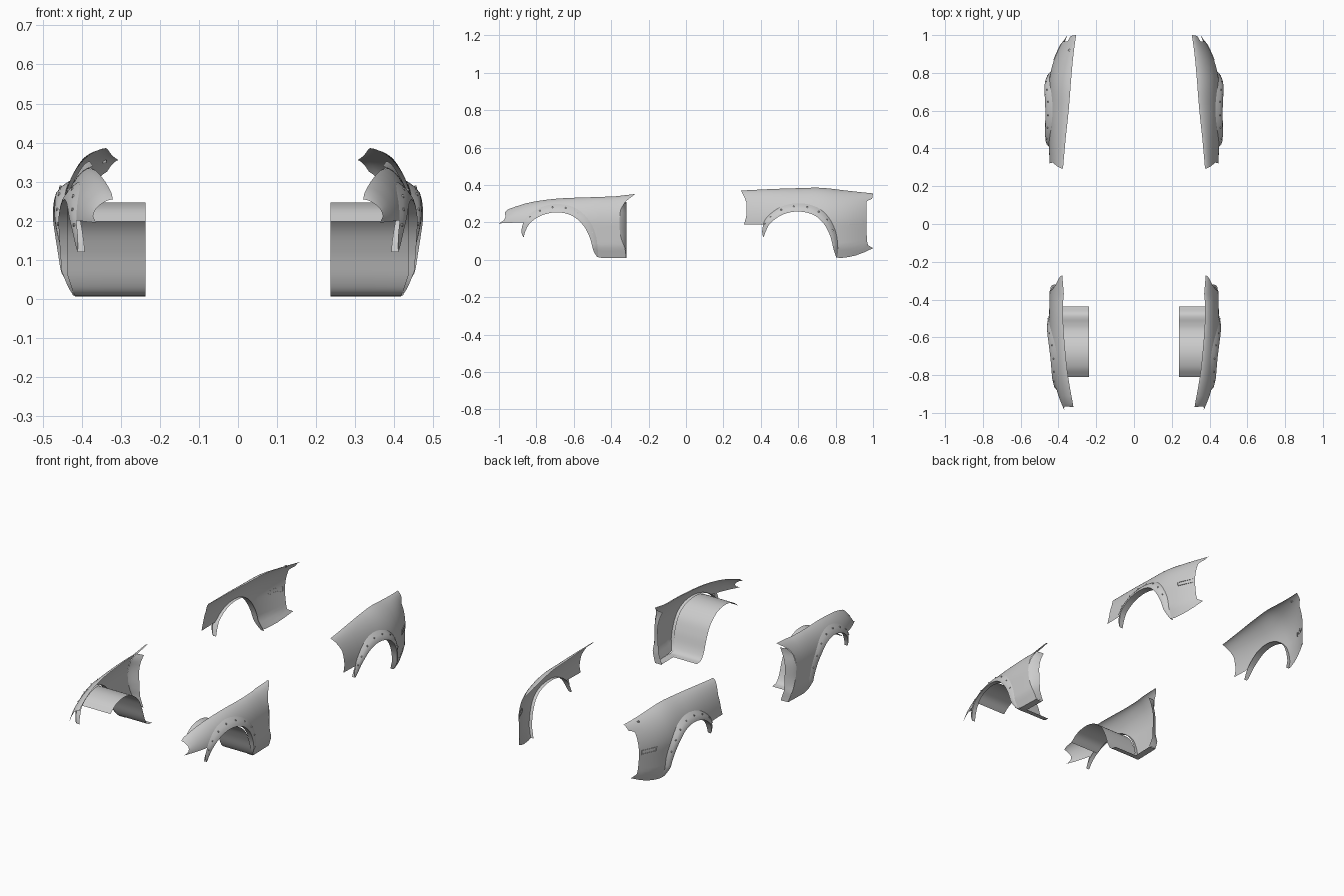
import bpy
from math import sin, cos, pi, hypot
from mathutils import Vector

if "Cube" in bpy.data.objects:
    bpy.data.objects.remove(bpy.data.objects["Cube"])


def interp(pts, t):
    """Smooth curve through (t, value) points."""
    n = len(pts)
    t = min(max(t, pts[0][0]), pts[-1][0])
    i = next(k for k in range(n - 1) if t <= pts[k + 1][0])

    def slope(k):
        a, b = pts[max(k - 1, 0)], pts[min(k + 1, n - 1)]
        return (b[1] - a[1]) / (b[0] - a[0])
    h = pts[i + 1][0] - pts[i][0]
    u = (t - pts[i][0]) / h
    return ((2*u**3 - 3*u**2 + 1) * pts[i][1] + (u**3 - 2*u*u + u) * h * slope(i)
            + (3*u*u - 2*u**3) * pts[i + 1][1] + (u**3 - u*u) * h * slope(i + 1))


def linear(pts, t):
    t = min(max(t, pts[0][0]), pts[-1][0])
    for a, b in zip(pts, pts[1:]):
        if t <= b[0]:
            return a[1] + (b[1] - a[1]) * (t - a[0]) / (b[0] - a[0])


def smooth_path(pts, n):
    ys = [(i, p[0]) for i, p in enumerate(pts)]
    zs = [(i, p[1]) for i, p in enumerate(pts)]
    m = len(pts) - 1
    return [(interp(ys, m*i/n), interp(zs, m*i/n)) for i in range(n + 1)]


def finish(name, verts, faces, mirror=True):
    me = bpy.data.meshes.new(name)
    me.from_pydata(verts, [], faces)
    ob = bpy.data.objects.new(name, me)
    bpy.context.collection.objects.link(ob)
    if mirror:
        ob.modifiers.new("mirror", 'MIRROR').use_mirror_merge = False
    bpy.ops.object.select_all(action='DESELECT')
    ob.select_set(True)
    bpy.context.view_layer.objects.active = ob
    bpy.ops.object.shade_smooth_by_angle(angle=0.6)
    return ob


def sheet(name, rows):
    """Skin a grid of points."""
    w = len(rows[0])
    faces = [(i*w + j, (i+1)*w + j, (i+1)*w + j + 1, i*w + j + 1)
             for i in range(len(rows) - 1) for j in range(w - 1)]
    return finish(name, [p for r in rows for p in r], faces)


def fender(name, d):
    def side_x(y, z, top=None):
        top = top or interp(d["top"], y)
        o, i = interp(d["outer"], y), interp(d["inner"], y)
        s = min(max((z - 0.19) / (top - 0.19), 0), 1)
        tuck = 0.3 * max(0.07 - z, 0) + 0.04 * max(0.2 - z, 0)
        return i + (o - i) * max(1 - s**2, 0)**0.6 - tuck

    # main panel: one column of points above each point of the lower edge
    arch = smooth_path(d["arch"], 48)
    body_arch = [p for p in arch if p[0] >= d["arch_start"]]
    path = d["before"] + body_arch + d["after"]
    rows, N = [], 28
    for k, (y, zb) in enumerate(path):
        zt = interp(d["top"], y)
        col = []
        for j in range(N + 1):
            z = zb + (zt - zb) * sin(pi/2 * j/N)
            yy = y
            if k == 0:
                yy = linear(d["front_edge"], z)
            elif k == len(path) - 1:
                yy = linear(d["back_edge"], z)
            col.append((side_x(yy, z, zt), yy, z))
        rows.append(col)
    sheet(name, rows)

    # flared wheel arch lip with an inward return
    cy, cz = d["centre"]
    lip, rivets = [], []
    for i, (y, z) in enumerate(arch):
        f = max(sin(pi * i / 48), 0)**0.6
        n = Vector((y - cy, z - cz)).normalized()
        w, b = 0.045 * f, d["flare"] * f
        sec = []
        for r, e in ((0, -0.018), (0, b), (0.3*w, b), (0.65*w, b*0.7), (w, 0.001)):
            py, pz = y + n.x*r, z + n.y*r
            sec.append((side_x(py, pz) + e, py, pz))
        lip.append(sec)
        if 8 <= i <= 36 and i % 4 == 0:
            rivets.append(Vector(sec[3]))
    sheet(name + "_arch_flare", lip)

    # small fasteners along the flare
    v, fc = [], []
    for p in rivets:
        b0 = len(v)
        for x in (-0.002, 0.003):
            v += [(p.x + x, p.y + 0.004*cos(a*pi/4), p.z + 0.004*sin(a*pi/4)) for a in range(8)]
        fc += [(b0+a, b0+(a+1) % 8, b0+8+(a+1) % 8, b0+8+a) for a in range(8)]
        fc.append(tuple(range(b0 + 8, b0 + 16)))
    finish(name + "_fasteners", v, fc)
    return side_x


front = dict(
    top=[(-1, .25), (-.965, .265), (-.85, .303), (-.7, .326), (-.5, .335), (-.36, .341), (-.31, .352), (-.27, .352)],
    outer=[(-1, .363), (-.95, .385), (-.87, .413), (-.7, .443), (-.55, .449), (-.4, .448), (-.27, .443)],
    inner=[(-1, .315), (-.96, .322), (-.8, .35), (-.65, .366), (-.5, .376), (-.4, .375), (-.33, .368), (-.27, .38)],
    arch=[(-.868, .12), (-.858, .155), (-.83, .2), (-.77, .238), (-.69, .254), (-.61, .236),
          (-.55, .185), (-.515, .12), (-.495, .05), (-.475, .015)],
    arch_start=-.831, centre=(-.69, .06), flare=.012,
    before=[(-.99, .195), (-.95, .197), (-.91, .199), (-.86, .201)],
    after=[(-.45, .01), (-.41, .009), (-.37, .009), (-.31, .009)],
    front_edge=[(.195, -1), (.21, -.975), (.23, -.965), (.265, -.97)],
    back_edge=[(.01, -.32), (.06, -.325), (.1, -.342), (.14, -.353), (.2, -.357), (.27, -.35), (.31, -.325), (.352, -.272)])

rear = dict(
    top=[(.295, .37), (.45, .378), (.6, .383), (.72, .385), (.85, .371), (.95, .36), (1, .355)],
    outer=[(.295, .447), (.45, .451), (.6, .454), (.75, .45), (.85, .43), (.93, .398), (1, .36)],
    inner=[(.295, .376), (.45, .362), (.6, .346), (.8, .33), (.92, .318), (1, .306)],
    arch=[(.415, .12), (.43, .16), (.455, .2), (.52, .243), (.6, .258), (.68, .241),
          (.735, .195), (.77, .13), (.788, .06), (.803, .012)],
    arch_start=.45, centre=(.6, .06), flare=.024,
    before=[(.31, .188), (.345, .188), (.385, .188), (.435, .188)],
    after=[(.83, .01), (.87, .015), (.91, .024), (.95, .039), (1, .062)],
    front_edge=[(.188, .31), (.23, .322), (.3, .325), (.33, .314), (.37, .294)],
    back_edge=[(.064, 1), (.08, .97), (.15, .965), (.315, .965), (.325, .995), (.355, 1)])

front_x = fender("front_fender", front)
rear_x = fender("rear_fender", rear)

# door jamb flange behind the front fender
jamb = []
for k in range(21):
    z = .01 + .3 * k / 20
    y = linear(front["back_edge"], z)
    x = front_x(y, z)
    y2 = max(-.318, y + .003)
    jamb.append([(x, y, z), (x - .012, (y + y2) / 2, z), (x - .045, y2, z)])
sheet("front_door_jamb", jamb)

# lower flange of the front fender
sheet("front_sill_flange", [[(front_x(y, .009) - e, y, .009) for e in (0, .04)]
                            for y in (-.47, -.42, -.37, -.32)])

# front wheel-well liner
liner = smooth_path([(-.81, .198), (-.76, .233), (-.69, .247), (-.62, .232), (-.56, .185),
                     (-.525, .12), (-.5, .05), (-.475, .014), (-.437, .006)], 40)
sheet("front_wheel_liner", [[(x, y, z) for x in (.237, .34, min(.437, front_x(y, z) - .004))]
                            for y, z in liner])

# slim side marker frame on the rear fender
def frame_pt(y, z, e):
    return (rear_x(y, z) + e, y, z)

loops = []
for grow, e in ((0.003, -.001), (0.003, .003), (-.003, .003), (-.003, -.001)):
    y0, y1, z0, z1 = .87 - grow, .95 + grow, .188 - grow, .208 + grow
    loop = [frame_pt(y0 + (y1 - y0)*i/6, z0, e) for i in range(7)]
    loop += [frame_pt(y1 - (y1 - y0)*i/6, z1, e) for i in range(7)]
    loops.append(loop + loop[:1])
sheet("rear_side_marker_frame", loops)

# aerial grommet on one rear fender only
y = .92
z = .352
c = Vector((-rear_x(y, z), y, z))
ring = [(c.x + .006*cos(a*pi/6), c.y + .006*sin(a*pi/6), c.z + h)
        for h in (-.004, .004) for a in range(12)]
finish("aerial_grommet", ring,
       [(a, (a+1) % 12, 12 + (a+1) % 12, 12 + a) for a in range(12)] + [tuple(range(12, 24))], False)
